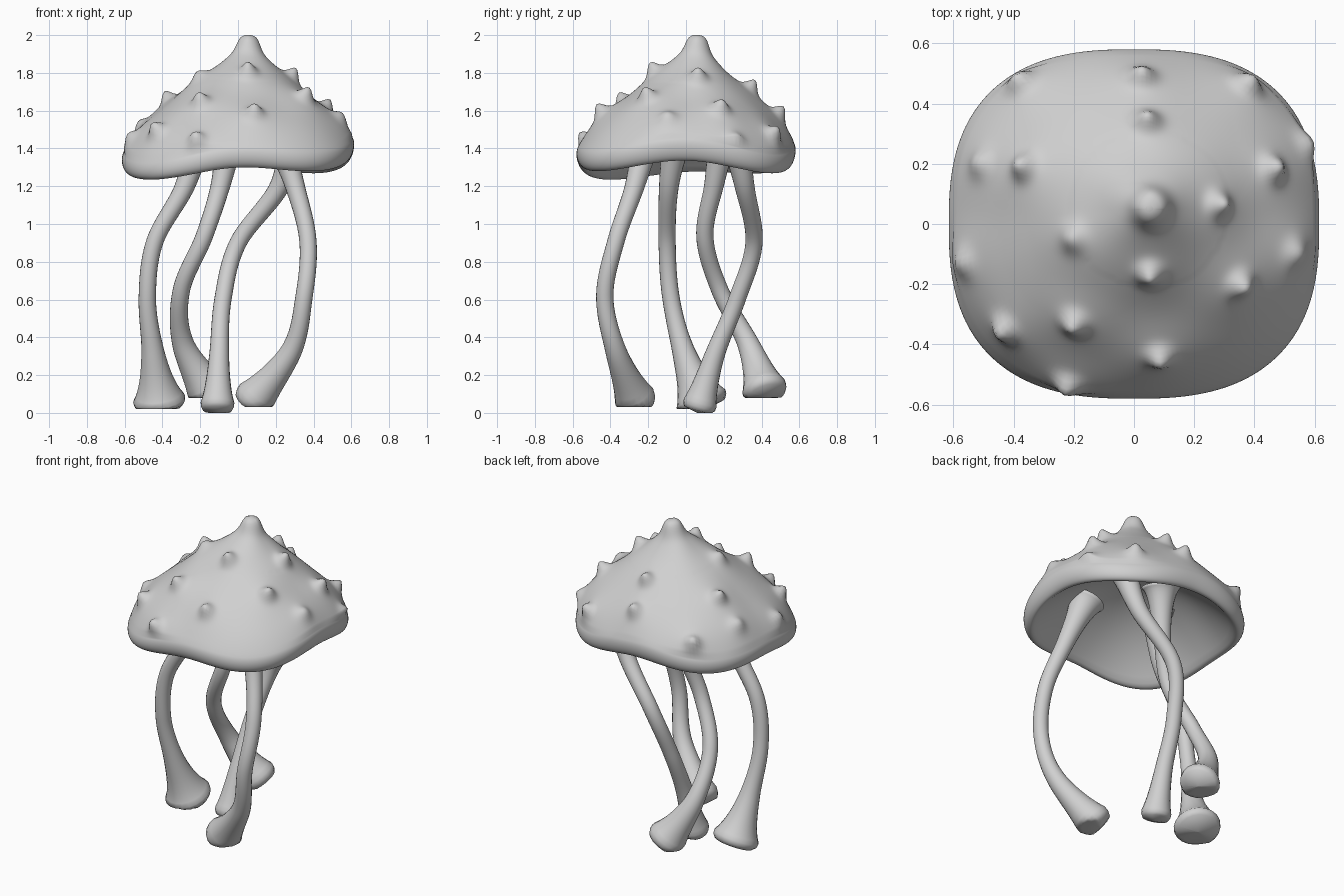
import bpy, bmesh, math
from mathutils import Vector

default_cube = bpy.data.objects.get("Cube")
if default_cube:
    bpy.data.objects.remove(default_cube, do_unlink=True)

shade = (.63, .63, .63, 1)
grey = bpy.data.materials.new("soft_grey")
grey.use_nodes = True
grey.diffuse_color = shade
grey.node_tree.nodes["Principled BSDF"].inputs["Base Color"].default_value = shade


def skin_rings(rings):
    """Join closed rings of positions into a capped skin."""
    bm = bmesh.new()
    loops = [[bm.verts.new(position) for position in ring] for ring in rings]
    for upper, lower in zip(loops, loops[1:]):
        count = len(upper)
        for i in range(count):
            following = (i + 1) % count
            bm.faces.new((upper[i], upper[following], lower[following], lower[i]))
    bm.faces.new(loops[0])
    bm.faces.new(loops[-1])
    bmesh.ops.recalc_face_normals(bm, faces=bm.faces)
    bm.normal_update()
    return bm, loops


def finish(bm, name):
    """Turn the skin into a smooth grey object."""
    mesh = bpy.data.meshes.new(name)
    bm.to_mesh(mesh)
    bm.free()
    mesh.materials.append(grey)
    for polygon in mesh.polygons:
        polygon.use_smooth = True
    bpy.context.collection.objects.link(bpy.data.objects.new(name, mesh))


def smooth_path(points, steps):
    """Catmull-Rom samples through the given points."""
    padded = [points[0], *points, points[-1]]
    samples = []
    for a, b, c, d in zip(padded, padded[1:], padded[2:], padded[3:]):
        for i in range(steps):
            t = i / steps
            curve = 2 * b + (c - a) * t + (2 * a - 5 * b + 4 * c - d) * t ** 2
            samples.append((curve + (3 * b - a - 3 * c + d) * t ** 3) / 2)
    return samples + [points[-1]]


# Bell profile as (share of rim radius, height): dome, rolled rim, hollow ceiling
def steps_between(start, end, count):
    return [start + (end - start) * i / count for i in range(count)]


dome = [(share, 1.9 - .45 * share ** 1.2 - .08 * share ** 8)
        for share in steps_between(.002, .985, 60)]
rim = [(.935 + .065 * math.cos(angle), 1.345 + .065 * math.sin(angle))
       for angle in steps_between(math.radians(40), math.radians(-120), 16)]
ceiling = [(share, 1.58 - .36 * share ** 2) for share in steps_between(.9, .002, 24)]


def bell_ring(share, height, segments=192):
    """Rounded-square ring whose height waves more towards the rim."""
    ring = []
    for i in range(segments):
        angle = math.tau * i / segments
        c, s = math.cos(angle), math.sin(angle)
        roundness = 2.6
        radius = share / (abs(c / .615) ** roundness + abs(s / .58) ** roundness) ** (1 / roundness)
        wave = .055 * math.cos(2 * angle) ** 2 + .04 * c ** 3 + .01 * s - .03 * s * c - .02
        lean = .05 * (1 - share)
        ring.append((radius * c + lean, radius * s + lean, height + wave * share ** 4))
    return ring


bell, bell_loops = skin_rings([bell_ring(*point) for point in dome + rim + ceiling])

# Knobs pushed out of the dome: one peak, sharp ones and soft ones
peak = [(.055, .06)]
sharp_knobs = [(.27, .06), (.05, -.16), (-.2, -.32), (-.22, -.52), (.35, -.2), (.08, -.44),
               (.02, .48), (.04, .33), (-.37, .46), (.37, .45), (-.36, .19), (.45, .18),
               (-.43, -.34)]
soft_knobs = [(-.2, -.05), (-.5, .19), (.53, -.1), (-.56, -.12), (.6, .26)]

dome_verts = [vert for loop in bell_loops[:len(dome)] for vert in loop]
rest = [vert.co.copy() for vert in dome_verts]
outward = [vert.normal.lerp(Vector((0, 0, 1)), .3) for vert in dome_verts]
for knobs, height, width, skirt in ((peak, .06, .05, .045), (sharp_knobs, .06, .04, .02),
                                    (soft_knobs, .035, .045, .02)):
    for knob in knobs:
        base = min(rest, key=lambda position: (position.xy - Vector(knob)).length)
        for vert, position, direction in zip(dome_verts, rest, outward):
            gap = (position - base).length
            if gap < .3:
                tip = height * math.exp(-(gap / width) ** 2)
                spread = skirt * math.exp(-(gap / (3 * width)) ** 2)
                vert.co += direction * (tip + spread)
finish(bell, "bell")


# Tentacles: plan positions at even heights from the root down to the foot
def tentacle(name, floor, foot_radius, plan, sides=20):
    root, stem = 1.5, .045
    last = len(plan) - 1
    path = smooth_path([Vector((x, y, root + (floor - root) * i / last))
                        for i, (x, y) in enumerate(plan)], 12)
    end = len(path) - 1
    rings = []
    for i, centre in enumerate(path):
        along = (path[min(i + 1, end)] - path[max(i - 1, 0)]).normalized()
        across = along.cross(Vector((0, 1, 0))).normalized()
        forward = along.cross(across)
        # Flares into the ceiling, swells to a foot and closes with a round tip
        u = i / end
        swell = min(u / .95, 1) ** 10
        radius = stem + .07 * (1 - u) ** 10 + (foot_radius - stem) * swell
        radius = max(radius * math.sqrt(1 - u ** 80), .004)
        ring = []
        for k in range(sides):
            angle = math.tau * k / sides
            position = centre + (across * math.cos(angle) + forward * math.sin(angle)) * radius
            position.z = max(position.z, floor)
            ring.append(position)
        rings.append(ring)
    finish(skin_rings(rings)[0], name)


tentacle("right_tentacle", .02, .14,
         [(-.2, -.04), (-.28, -.09), (-.44, -.1), (-.48, -.08), (-.45, -.01), (-.41, .1)])
tentacle("back_tentacle", .08, .12,
         [(-.04, .2), (-.09, .15), (-.18, .1), (-.3, .18), (-.29, .33), (-.13, .43)])
tentacle("left_back_tentacle", 0, .09,
         [(.3, .25), (.22, .31), (0, .36), (-.08, .27), (-.1, .15), (-.11, .06)])
tentacle("left_front_tentacle", .03, .11,
         [(.2, -.2), (.3, -.27), (.37, -.37), (.35, -.43), (.28, -.37), (.05, -.25)])
